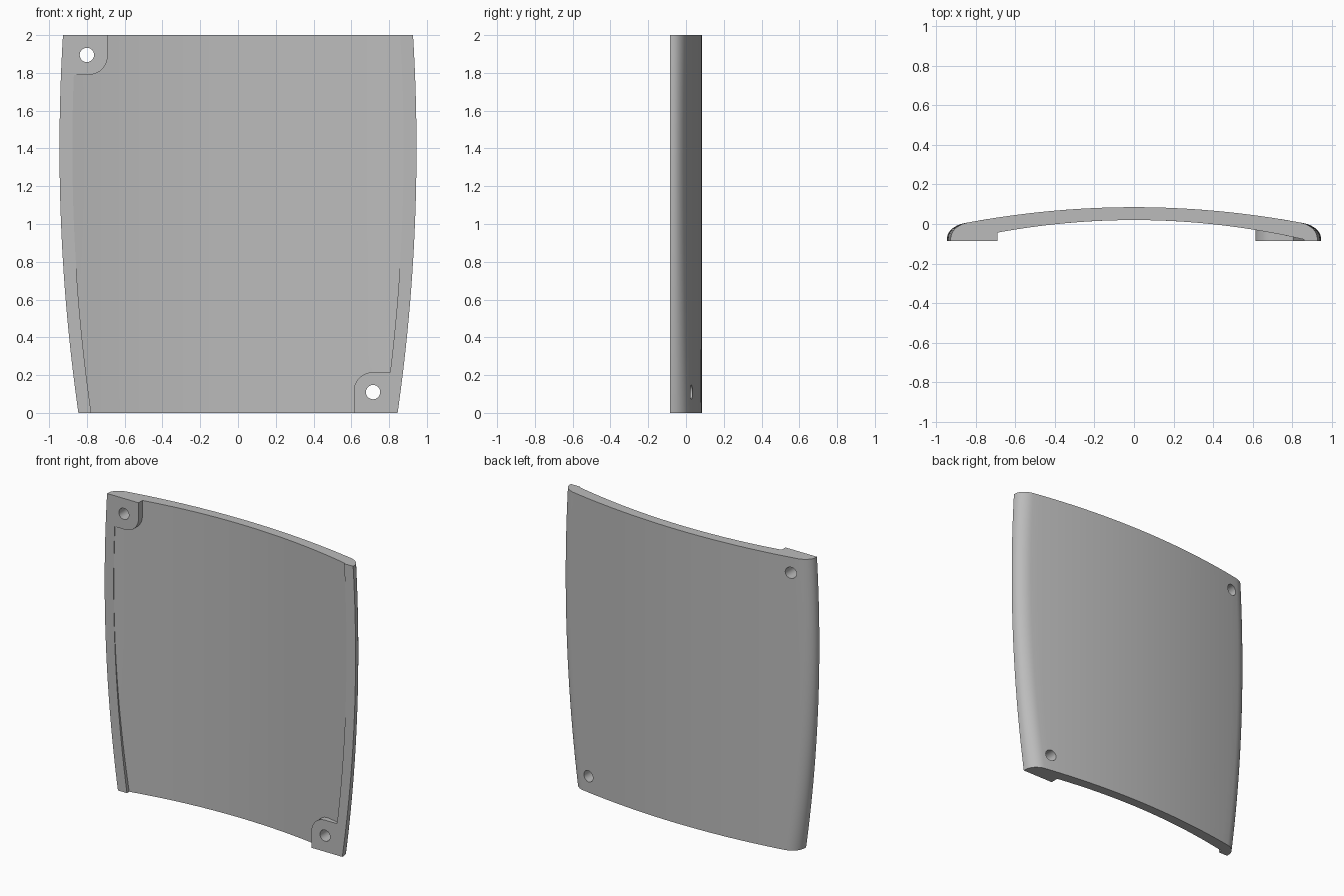
import bpy, bmesh, math
from mathutils import Vector

cube = bpy.data.objects.get("Cube")
if cube:
    bpy.data.objects.remove(cube, do_unlink=True)

FRONT = -0.085   # plane of the rim and tabs
RIM = 0.068      # rim width


def half_width(z):
    return 0.945 - 0.051 * (z - 1.4) ** 2


def outer_y(x):
    return 0.085 - 0.11 * x * x


def inner_y(x):
    return 0.02 - 0.133 * x * x


def make_object(name, bm):
    bmesh.ops.recalc_face_normals(bm, faces=bm.faces)
    mesh = bpy.data.meshes.new(name)
    bm.to_mesh(mesh)
    bm.free()
    obj = bpy.data.objects.new(name, mesh)
    bpy.context.collection.objects.link(obj)
    return obj


def loft(name, section, z0, z1, steps=28):
    """Skin closed sections stacked along z."""
    bm = bmesh.new()
    rings = []
    for i in range(steps + 1):
        z = z0 + (z1 - z0) * i / steps
        rings.append([bm.verts.new((x, y, z)) for x, y in section(z)])
    n = len(rings[0])
    for a, b in zip(rings, rings[1:]):
        for j in range(n):
            k = (j + 1) % n
            bm.faces.new((a[j], a[k], b[k], b[j]))
    bm.faces.new(rings[0])
    bm.faces.new(rings[-1])
    return make_object(name, bm)


def panel_section(z):
    w, r = half_width(z), 0.085
    x0 = w - r
    y0 = outer_y(x0)
    # rounded side edge, tangent to the back and to the side wall
    corner = Vector((w, y0 - 0.22 * x0 * r))
    p0, p3 = Vector((x0, y0)), Vector((w, -0.07))
    p1, p2 = p0.lerp(corner, 0.56), p3.lerp(corner, 0.56)
    edge = []
    for i in range(9):
        t = i / 8
        s = 1 - t
        edge.append(p0 * s**3 + p1 * 3*s*s*t + p2 * 3*s*t*t + p3 * t**3)
    right = [(w, FRONT)] + [(p.x, p.y) for p in reversed(edge)]
    left = [(-x, y) for x, y in reversed(right)]
    arc = [x0 * (1 - i / 16) for i in range(1, 32)]
    return right + [(x, outer_y(x)) for x in arc] + left


def pocket_section(z):
    w = half_width(z) - RIM
    arc = [w * (1 - i / 16) for i in range(33)]
    return [(w, -0.3)] + [(x, inner_y(x)) for x in arc] + [(-w, -0.3)]


def prism(name, outline, y0, y1):
    bm = bmesh.new()
    face = bm.faces.new([bm.verts.new((x, y0, z)) for x, z in outline])
    ext = bmesh.ops.extrude_face_region(bm, geom=[face])
    verts = [v for v in ext["geom"] if isinstance(v, bmesh.types.BMVert)]
    bmesh.ops.translate(bm, verts=verts, vec=(0, y1 - y0, 0))
    return make_object(name, bm)


def circle(cx, cz, r, start=0, sweep=2 * math.pi, steps=32):
    return [(cx + r * math.cos(start + sweep * i / steps),
             cz + r * math.sin(start + sweep * i / steps)) for i in range(steps)]


def cut(target, cutter):
    mod = target.modifiers.new("cut", 'BOOLEAN')
    mod.operation = 'DIFFERENCE'
    mod.solver = 'EXACT'
    mod.object = cutter
    bpy.context.view_layer.update()
    bpy.context.view_layer.objects.active = target
    bpy.ops.object.modifier_apply(modifier=mod.name)
    bpy.data.objects.remove(cutter, do_unlink=True)


# curved panel and the shallow recess on its front
panel = loft("curved_panel", panel_section, 0, 2)
recess = loft("recess_cutter", pocket_section, -0.05, 2.05)

# corner screw tabs: inner x, inner z, outer z, side sign, hole centre
tabs = [(0.69, 1.79, 2.2, -1, (-0.80, 1.895)),
        (0.613, 0.215, -0.2, 1, (0.715, 0.11))]
for x, z, z_end, side, hole in tabs:
    r = 0.1
    up = 1 if z_end > z else -1
    curve = [(x + r - r * math.cos(a), z + up * (r - r * math.sin(a)))
             for a in [math.pi / 2 * i / 10 for i in range(11)]]
    outline = [(x, z_end)] + curve + [(1.1, z), (1.1, z_end)]
    cut(recess, prism("tab_block", [(side * px, pz) for px, pz in outline], -0.5, 0.3))
cut(panel, recess)
for *_, hole in tabs:
    cut(panel, prism("hole_cutter", circle(*hole, 0.038), -0.4, 0.4))

# plain grey finish
grey = bpy.data.materials.new("plain_grey")
grey.use_nodes = True
colour = (0.5, 0.5, 0.5, 1)
grey.diffuse_color = colour
grey.node_tree.nodes["Principled BSDF"].inputs["Base Color"].default_value = colour
panel.data.materials.clear()
panel.data.materials.append(grey)

bpy.ops.object.select_all(action='DESELECT')
panel.select_set(True)
bpy.context.view_layer.objects.active = panel
bpy.ops.object.shade_smooth_by_angle(angle=math.radians(30))
